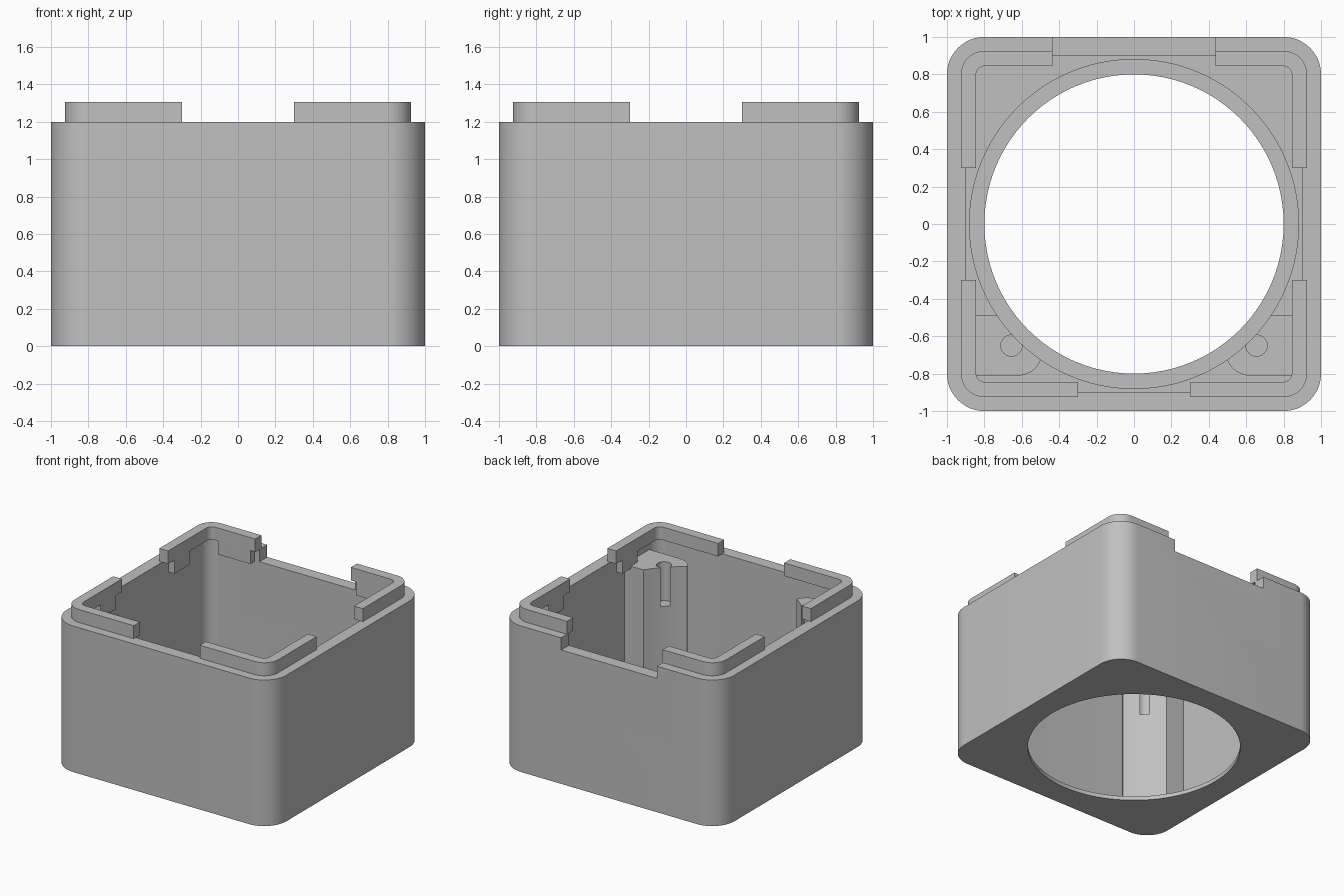
import bpy, bmesh
from math import cos, sin, pi, radians

cube = bpy.data.objects.get("Cube")
if cube:
    bpy.data.objects.remove(cube, do_unlink=True)

grey = bpy.data.materials.new("light_grey")
grey.use_nodes = True
grey.diffuse_color = (0.53, 0.53, 0.53, 1)
grey.node_tree.nodes["Principled BSDF"].inputs["Base Color"].default_value = grey.diffuse_color

WALL_TOP, LIP_TOP, FLOOR, LEDGE = 1.2, 1.307, 0.067, 0.033


def prism(name, outline, z0, z1):
    """Extrude a counter-clockwise outline from z0 to z1."""
    bm = bmesh.new()
    face = bm.faces.new([bm.verts.new((x, y, z0)) for x, y in outline])
    top = bmesh.ops.extrude_face_region(bm, geom=[face])["geom"]
    for v in top:
        if isinstance(v, bmesh.types.BMVert):
            v.co.z = z1
    bmesh.ops.recalc_face_normals(bm, faces=bm.faces)
    mesh = bpy.data.meshes.new(name)
    bm.to_mesh(mesh)
    bm.free()
    mesh.materials.append(grey)
    obj = bpy.data.objects.new(name, mesh)
    bpy.context.collection.objects.link(obj)
    return obj


def arc(cx, cy, r, a0, a1, n):
    return [(cx + r * cos(radians(a0 + (a1 - a0) * i / n)),
             cy + r * sin(radians(a0 + (a1 - a0) * i / n))) for i in range(n + 1)]


def rounded_square(half, r):
    c = half - r
    pts = []
    for i, (sx, sy) in enumerate([(1, 1), (-1, 1), (-1, -1), (1, -1)]):
        pts += arc(sx * c, sy * c, r, 90 * i, 90 * i + 90, 12)
    return pts


def circle(r, cx=0, cy=0, n=96):
    return arc(cx, cy, r, 0, 360, n)[:-1]


def rect(x0, x1, y0, y1):
    return [(x0, y0), (x1, y0), (x1, y1), (x0, y1)]


def cut(obj, outline, z0, z1):
    """Subtract an extruded outline and discard the cutter."""
    cutter = prism("cutter", outline, z0, z1)
    mod = obj.modifiers.new("cut", "BOOLEAN")
    mod.operation, mod.solver, mod.object = "DIFFERENCE", "EXACT", cutter
    bpy.context.view_layer.objects.active = obj
    bpy.ops.object.modifier_apply(modifier=mod.name)
    bpy.data.objects.remove(cutter, do_unlink=True)


parts = []

# Housing: hollow rounded box, round floor opening with a ledge, rear notch
body = prism("housing", rounded_square(1, 0.2), 0, WALL_TOP)
cut(body, rounded_square(0.9, 0.1), FLOOR, 1.5)
cut(body, circle(0.88), LEDGE, 0.5)
cut(body, circle(0.8), -0.2, 0.5)
cut(body, rect(-0.435, 0.435, 0.8, 1.2), 1.1, 1.5)
parts.append(body)

# Lip: thin ring on the rim, split into four corner tabs
lip = prism("corner_lips", rounded_square(0.925, 0.125), WALL_TOP, LIP_TOP)
cut(lip, rounded_square(0.845, 0.05), 1, 1.5)
cut(lip, rect(-1.2, 1.2, -0.3, 0.3), 1, 1.5)
cut(lip, rect(-0.3, 0.3, -1.2, 0), 1, 1.5)
cut(lip, rect(-0.435, 0.435, 0, 1.2), 1, 1.5)
parts.append(lip)

for side, s in (("left", 1), ("right", -1)):
    # Legs hanging from the tabs inside the walls
    for end, e in (("front", -1), ("back", 1)):
        xs, ys = sorted((s * 0.845, s * 0.91)), sorted((e * 0.38, e * 0.58))
        parts.append(prism(f"{end}_{side}_side_leg", rect(*xs, *ys), 1.09, WALL_TOP + 0.01))
    xs = sorted((s * 0.48, s * 0.775))
    parts.append(prism(f"back_{side}_leg", rect(*xs, 0.845, 0.91), 1.09, WALL_TOP + 0.01))

    # Screw post in the front corner, trimmed by the round bore
    outline = [(0.92, -0.49), (0.49, -0.49)] + arc(0.62, -0.68, 0.13, 180, 90, 1)[:1]
    outline += arc(0.62, -0.68, 0.13, 180, 270, 16)[1:] + [(0.92, -0.81)]
    post = prism(f"{side}_screw_post", [(s * x, y) for x, y in outline], 0.05, 1.11)
    cut(post, circle(0.88), 0, 1.5)
    cut(post, circle(0.057, s * 0.655, -0.65, 24), 0.79, 1.5)
    parts.append(post)

# Smooth curved walls, keep edges sharp
bpy.ops.object.select_all(action="DESELECT")
for obj in parts:
    obj.select_set(True)
bpy.context.view_layer.objects.active = body
bpy.ops.object.shade_smooth_by_angle(angle=radians(30))
